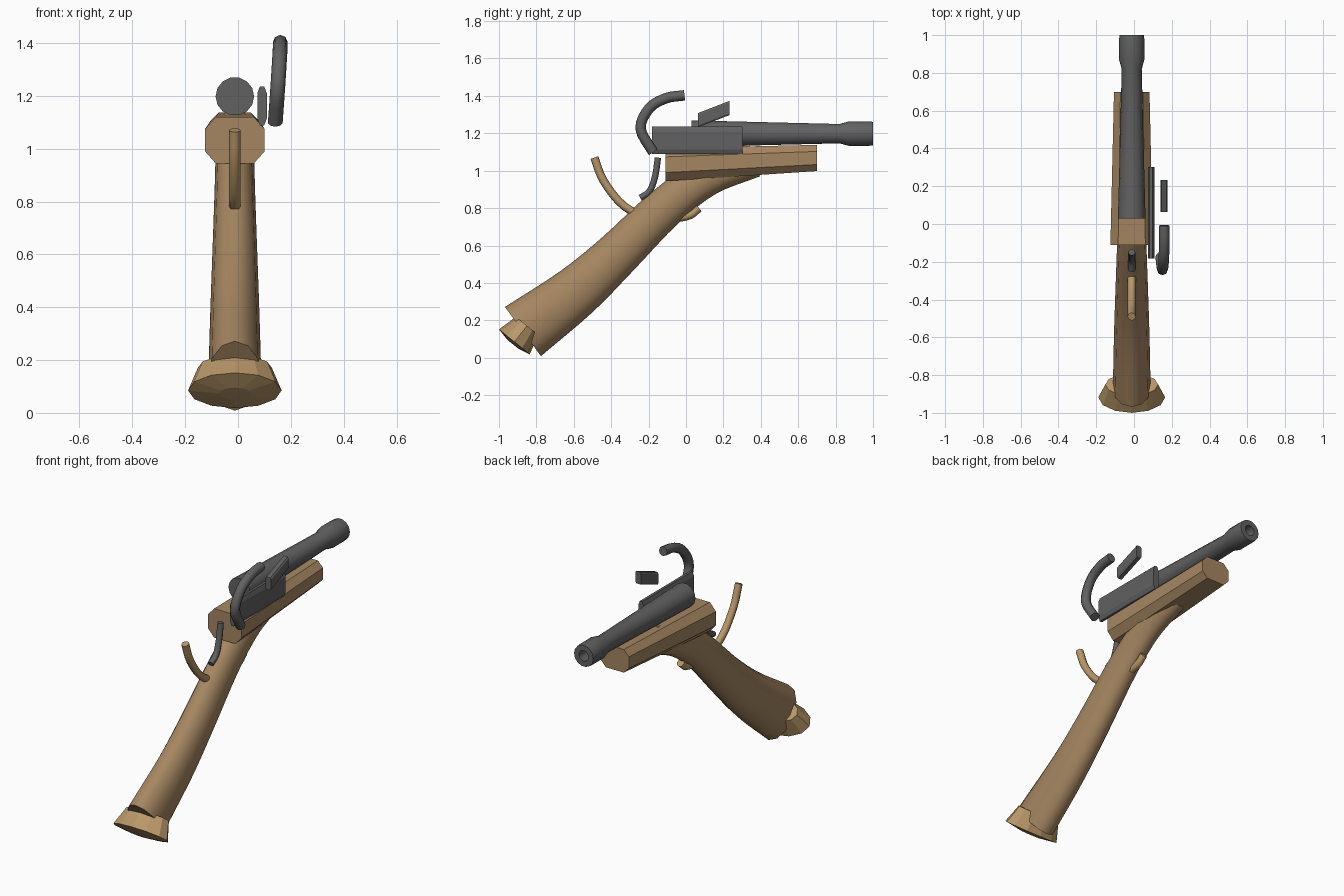
import bpy, bmesh, math
from mathutils import Vector

if "Cube" in bpy.data.objects:
    bpy.data.objects.remove(bpy.data.objects["Cube"])

CX = -0.012  # centre plane of the pistol body


def material(name, rgb):
    m = bpy.data.materials.new(name)
    m.diffuse_color = (*rgb, 1)
    m.use_nodes = True
    m.node_tree.nodes["Principled BSDF"].inputs["Base Color"].default_value = m.diffuse_color
    return m


WOOD = material("wood", (0.38, 0.24, 0.12))
LIGHT_WOOD = material("light_wood", (0.48, 0.31, 0.14))
METAL = material("dark_metal", (0.12, 0.12, 0.12))


def loft(name, rings, mat, smooth_angle=None):
    """Skin a list of equal-length point rings and cap both ends."""
    bm = bmesh.new()
    vr = [[bm.verts.new(p) for p in r] for r in rings]
    n = len(vr[0])
    for a, b in zip(vr, vr[1:]):
        for i in range(n):
            j = (i + 1) % n
            bm.faces.new((a[i], a[j], b[j], b[i]))
    bm.faces.new(vr[0][::-1])
    bm.faces.new(vr[-1])
    bmesh.ops.recalc_face_normals(bm, faces=bm.faces)
    me = bpy.data.meshes.new(name)
    bm.to_mesh(me)
    bm.free()
    me.materials.append(mat)
    if smooth_angle:
        me.polygons.foreach_set("use_smooth", [True] * len(me.polygons))
        me.set_sharp_from_angle(angle=math.radians(smooth_angle))
    ob = bpy.data.objects.new(name, me)
    bpy.context.collection.objects.link(ob)
    return ob


def ellipse(c, tangent, rx, rn, sides):
    """Ellipse around c, across a tangent lying in the YZ plane."""
    t = Vector((0, tangent[1], tangent[2])).normalized()
    nrm = Vector((0, -t.z, t.y))
    return [Vector(c) + Vector((rx * math.cos(a), 0, 0)) + nrm * rn * math.sin(a)
            for a in (math.tau * i / sides for i in range(sides))]


def octagon(y, x, z, hx, hz, fx, fz, shear=0):
    """Chamfered rectangle in the XZ plane; fx, fz are half lengths of its flats."""
    pts = [(fx, hz), (hx, fz), (hx, -fz), (fx, -hz),
           (-fx, -hz), (-hx, -fz), (-hx, fz), (-fx, hz)]
    return [(x + px, y, z + pz) for px, pz in pts]


def sweep(name, keys, mat, sides, steps):
    """Smooth tube through keys (x, y, z, rx, rn) using a Catmull-Rom path."""
    k = [Vector(p) for p in keys]
    k = [2 * k[0] - k[1]] + k + [2 * k[-1] - k[-2]]
    pts = []
    for p0, p1, p2, p3 in zip(k, k[1:], k[2:], k[3:]):
        for s in range(steps):
            t = s / steps
            pts.append(0.5 * (2 * p1 + (p2 - p0) * t + (2 * p0 - 5 * p1 + 4 * p2 - p3) * t * t
                              + (3 * p1 - p0 - 3 * p2 + p3) * t ** 3))
    pts.append(k[-2])
    rings = []
    for i, p in enumerate(pts):
        d = pts[min(i + 1, len(pts) - 1)] - pts[max(i - 1, 0)]
        rings.append(ellipse(p[:3], d[:3], p[3], p[4], sides))
    return loft(name, rings, mat, 50)


# Barrel with flared muzzle and bore
loft("barrel", [ellipse((CX, y, 1.198), (0, 1, 0), r, r, 14) for y, r in
                [(0.03, 0.073), (0.30, 0.066), (0.82, 0.053), (0.87, 0.067),
                 (0.97, 0.067), (1.0, 0.065), (1.0, 0.032), (0.93, 0.032)]], METAL, 35)

# Octagonal fore stock, tapering to the front
loft("fore_stock", [octagon(-0.11, CX, 1.032, 0.113, 0.088, 0.072, 0.042),
                    octagon(0.70, CX, 1.068, 0.094, 0.07, 0.06, 0.035)], WOOD)

# Curved grip
sweep("grip", [(CX, -0.872, 0.14, 0.100, 0.163), (CX, -0.59, 0.35, 0.094, 0.140),
               (CX, -0.37, 0.55, 0.087, 0.122), (CX, -0.115, 0.80, 0.078, 0.110),
               (CX, 0.11, 0.965, 0.073, 0.102), (CX, 0.365, 1.06, 0.068, 0.095)],
      WOOD, 12, 4)

# Flared butt cap with a slightly domed end
axis = (0, 0.63, 0.776)
loft("butt_cap", [ellipse((CX, -0.850, 0.171), axis, 0.14, 0.076, 12),
                  ellipse((CX, -0.9175, 0.085), axis, 0.177, 0.106, 12),
                  ellipse((CX, -0.927, 0.073), axis, 0.06, 0.036, 12)], LIGHT_WOOD)

# Wooden guard bow, running through the grip
sweep("guard_bow", [(CX, y, z, 0.022, 0.022) for y, z in
                    [(-0.49, 1.07), (-0.44, 0.945), (-0.33, 0.81), (-0.18, 0.745),
                     (0.0, 0.755), (0.07, 0.80)]], LIGHT_WOOD, 8, 4)

# Trigger
sweep("trigger", [(CX, y, z, 0.019, 0.017) for y, z in
                  [(-0.15, 1.07), (-0.165, 0.97), (-0.195, 0.89), (-0.245, 0.855)]],
      METAL, 8, 3)

# Lock plate on the right side
loft("lock_plate", [octagon(y, 0.091, 1.162, 0.018, 0.074, 0.008, 0.048)
                    for y in (-0.182, 0.302)], METAL)

# Slanted striking plate
loft("striking_plate", [octagon(y, 0.159, z, 0.019, 0.038, 0.013, 0.028)
                        for y, z in ((0.064, 1.27), (0.232, 1.335))], METAL)

# Curved hammer
sweep("hammer", [(x, y, z, 0.028, 0.028) for x, y, z in
                 [(0.141, -0.175, 1.098), (0.150, -0.243, 1.225), (0.157, -0.195, 1.335),
                  (0.160, -0.105, 1.388), (0.160, -0.008, 1.403)]], METAL, 8, 4)
